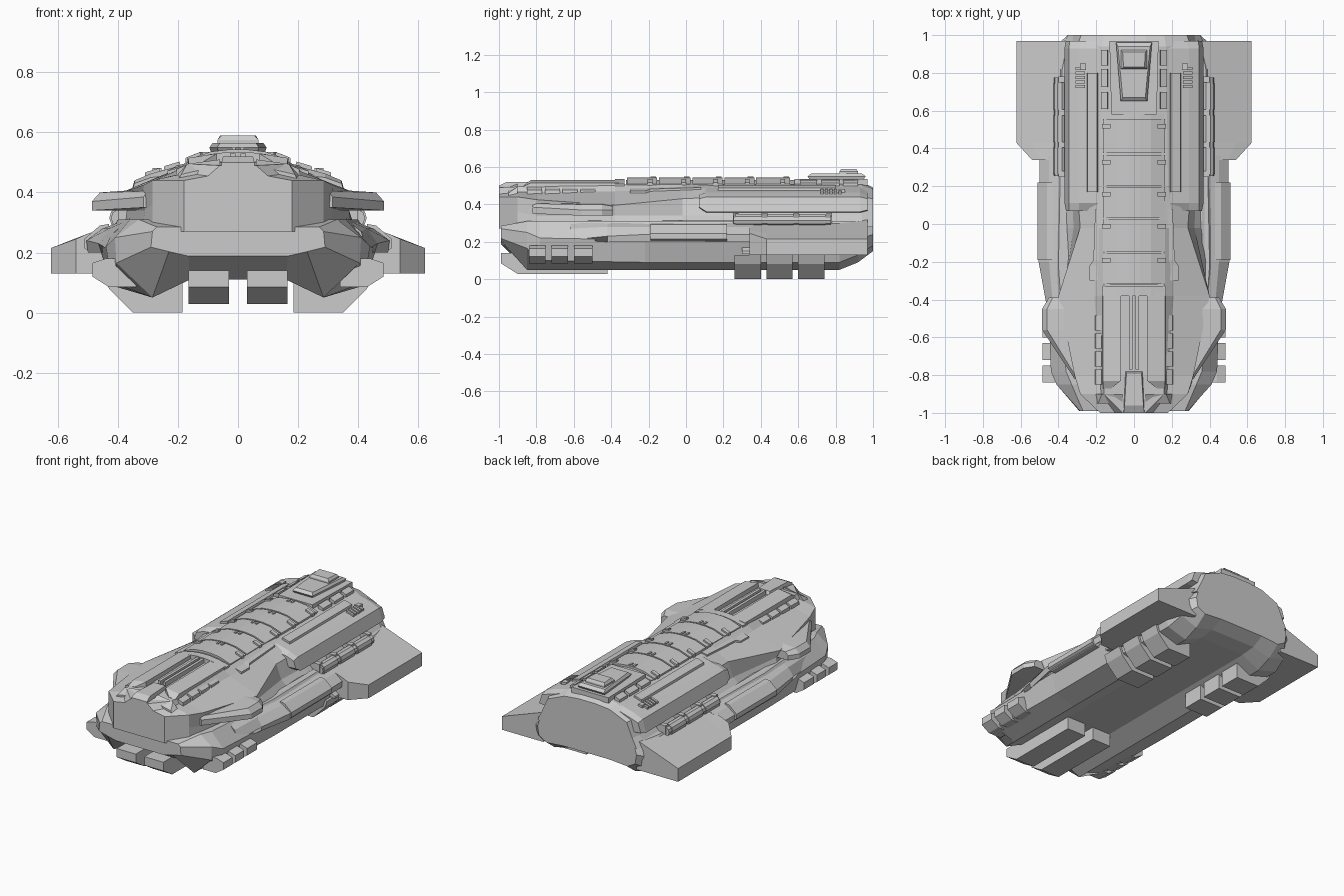
import bpy, bmesh, math

def mesh(name, solids):
    """Each solid is a list of rings of 3D points; rings are skinned and capped."""
    bm = bmesh.new()
    for rings in solids:
        vs = [[bm.verts.new(p) for p in r] for r in rings]
        n = len(vs[0])
        for a, b in zip(vs, vs[1:]):
            for i in range(n):
                j = (i + 1) % n
                bm.faces.new((a[i], a[j], b[j], b[i]))
        bm.faces.new(vs[0])
        bm.faces.new(vs[-1])
    bmesh.ops.recalc_face_normals(bm, faces=bm.faces)
    me = bpy.data.meshes.new(name)
    bm.to_mesh(me)
    bm.free()
    ob = bpy.data.objects.new(name, me)
    bpy.context.collection.objects.link(ob)
    return ob

def both(solids):
    return solids + [[[(-x, y, z) for x, y, z in r] for r in s] for s in solids]

def hull(name, secs):
    """Sections (y, half profile from top to bottom) mirrored across the centre."""
    rings = []
    for y, half in secs:
        ring = [(x, z) for x, z in half] + [(-x, z) for x, z in reversed(half)]
        rings.append([(x, y, z) for x, z in ring])
    return mesh(name, [rings])

def side(name, secs):
    """Sections (y, closed profile) on the right, copied to the left."""
    return mesh(name, both([[[(x, y, z) for x, z in p] for y, p in secs]]))

def bars(name, prof, spans):
    """The same closed profile extruded over several y spans, on both sides."""
    return mesh(name, both([[[(x, y, z) for x, z in prof] for y in s] for s in spans]))

def rect(x0, x1, z0, z1):
    return [(x0, z0), (x1, z0), (x1, z1), (x0, z1)]

def slab(name, layers):
    """Stacked layers (z, front y, back y, front half width, back half width)."""
    return mesh(name, [[[(-a, f, z), (a, f, z), (b, k, z), (-b, k, z)]
                        for z, f, k, a, b in layers]])

# lower hull with arched underside
low = [(.285, .05), (.16, .11)]
hull("lower_hull", [
    (-.99, [(.27, .285), (.285, .27), (.29, .218), (.23, .203), (.165, .188)]),
    (-.85, [(.33, .31), (.41, .25), (.405, .165)] + low),
    (-.78, [(.36, .31), (.44, .22), (.42, .10)] + low),
    (-.22, [(.40, .31), (.46, .21), (.42, .09)] + low),
    (.82, [(.38, .31), (.46, .21), (.42, .09)] + low),
    (.92, [(.36, .31), (.44, .21), (.40, .13), (.285, .09), (.16, .12)]),
    (1.0, [(.33, .31), (.35, .24), (.34, .18), (.285, .15), (.16, .16)])])

# upper hull with broad head and narrow waist
hull("upper_hull", [
    (-1.0, [(.06, .49), (.10, .455), (.18, .44), (.18, .36), (.18, .27)]),
    (-.90, [(.16, .495), (.175, .465), (.285, .44), (.285, .36), (.285, .27)]),
    (-.80, [(.16, .50), (.18, .465), (.315, .425), (.31, .34), (.32, .27)]),
    (-.38, [(.16, .505), (.21, .47), (.40, .395), (.37, .34), (.38, .27)]),
    (-.02, [(.16, .51), (.21, .475), (.285, .43), (.32, .34), (.39, .28)]),
    (.20, [(.06, .52), (.18, .495), (.30, .44), (.33, .34), (.38, .28)]),
    (.94, [(.06, .52), (.17, .50), (.30, .44), (.33, .34), (.38, .28)]),
    (1.0, [(.06, .49), (.16, .48), (.28, .43), (.32, .34), (.35, .28)])])

# rear wings
def wing(x1, x2, z1, z2):
    return [(.33, .32), (x1, z1), (x2, z2), (x2, .13), (.33, .13)]
side("rear_wing", [(.34, wing(.50, .54, .263, .245)), (.43, wing(.54, .623, .245, .215)),
                   (.97, wing(.54, .623, .245, .215))])

# side fairings and raised panels
side("side_fairing", [
    (-.62, [(.36, .31), (.41, .27), (.43, .21), (.36, .20)]),
    (-.42, [(.36, .315), (.43, .28), (.465, .23), (.455, .20)]),
    (-.20, [(.36, .315), (.45, .28), (.505, .24), (.50, .20)]),
    (.36, [(.36, .315), (.45, .28), (.50, .24), (.495, .20)])])
panel = [(.43, .295), (.46, .29), (.512, .245), (.512, .215), (.49, .20), (.43, .20)]
bars("side_panel", panel, [(-.19, .22)])
bars("hull_ledge", [(.35, .16), (.475, .135), (.475, .15), (.44, .175)], [(.30, .93)])

# overhanging cheek armour
side("cheek_armour", [
    (-.82, [(.27, .40), (.30, .405), (.315, .385), (.315, .35), (.27, .35)]),
    (-.56, [(.32, .41), (.46, .40), (.487, .37), (.487, .34), (.32, .34)]),
    (-.45, [(.32, .41), (.46, .40), (.487, .37), (.487, .34), (.32, .34)]),
    (-.39, [(.32, .40), (.43, .39), (.45, .37), (.45, .34), (.32, .34)])])

# front side ribs
bars("side_rib", [(.34, .085), (.43, .085), (.485, .12), (.485, .165), (.44, .18), (.34, .18)],
     [(-.84, -.75), (-.72, -.63), (-.60, -.50)])

# belly pods and keel rails
bars("belly_pod", [(.185, 0), (.35, 0), (.43, .08), (.45, .13), (.185, .13)],
     [(.26, .40), (.43, .57), (.60, .74)])
side("keel_rail", [(-.99, rect(.03, .165, .085, .14)), (-.90, rect(.03, .165, .028, .14)),
                   (-.42, rect(.03, .165, .028, .14))])

# upper nacelles
side("nacelle", [
    (.07, [(.20, .46), (.29, .45), (.345, .43), (.36, .385), (.26, .38)]),
    (.11, [(.19, .49), (.29, .463), (.345, .44), (.368, .36), (.26, .35)]),
    (.93, [(.18, .495), (.29, .463), (.345, .44), (.368, .36), (.26, .35)]),
    (.97, [(.18, .48), (.28, .45), (.34, .43), (.36, .37), (.26, .36)])])
bars("nacelle_plate", [(.19, .485), (.195, .503), (.245, .488), (.25, .465)], [(.17, .80)])
bars("nacelle_vent", [(.26, .455), (.26, .482), (.31, .467), (.31, .445)],
     [(.72 + .024 * i, .735 + .024 * i) for i in range(5)])
bars("vent_knob", rect(.255, .285, .45, .482), [(.815, .85)])

# side drums on a core tube, held by hangers
def ring(r):
    return [(.393 + r * math.cos(i * math.pi / 5), .315 + r * math.sin(i * math.pi / 5))
            for i in range(10)]
bars("side_tube", ring(.030), [(.255, .775)])
bars("tube_drum", ring(.036), [(.265, .405), (.435, .575), (.605, .745)])
bars("tube_hanger", rect(.32, .40, .30, .355), [(y, y + .03) for y in (.25, .405, .575, .75)])

# segmented spine armour
def arc(w, e, t):
    return [(.03, t), (.09, t - .007), (w, e), (w, .46)]
edges = [-.32, -.15, .03, .20, .37, .56]
for i, (a, b) in enumerate(zip(edges, edges[1:])):
    hull(f"spine_plate_{i}", [(a + .005, arc(.165, .51, .543)), (b - .005, arc(.165, .51, .543))])
    bars(f"spine_clamp_{i}", [(.125, .50), (.17, .49), (.17, .518), (.125, .535)],
         [(b - .055, b - .03)])
    bars(f"spine_stud_{i}", rect(.008, .02, .53, .549), [(b - .04, b - .01)])
hull("spine_bed", [(-.32, arc(.16, .505, .53)), (.58, arc(.16, .505, .53))])
hull("spine_collar", [(-.38, arc(.17, .51, .535)), (-.33, arc(.17, .51, .535))])
hull("waist_plate", [(-.30, arc(.235, .472, .52)), (-.22, arc(.235, .472, .52)),
                     (-.19, arc(.215, .482, .52)), (.08, arc(.205, .49, .52))])

# front deck rails and twin centre beams
side("deck_rail", [(-.87, [(.12, .48), (.165, .48), (.165, .495), (.12, .50)]),
                   (-.83, [(.07, .48), (.168, .48), (.165, .515), (.07, .53)]),
                   (-.36, [(.07, .48), (.168, .48), (.165, .515), (.07, .53)])])
bars("centre_beam", rect(.008, .026, .48, .53), [(-.77, -.34)])
slab("nose_block", [(.44, -1.0, -.78, .055, .045), (.50, -1.0, -.78, .055, .045),
                    (.52, -.96, -.79, .05, .04)])
side("nose_fin", [(-.95, [(.06, .45), (.20, .44), (.19, .46), (.06, .49)]),
                  (-.90, [(.06, .47), (.21, .45), (.17, .495), (.06, .51)])])

# small deck blocks
bars("front_deck_block", [(.165, .45), (.208, .45), (.204, .478), (.172, .492)],
     [(-.85 + .095 * i, -.77 + .095 * i) for i in range(4)])
bars("rear_deck_block", [(.135, .48), (.175, .48), (.175, .515), (.14, .53)],
     [(.61, .70), (.725, .82), (.84, .92)])

# command bridge on the rear deck
slab("bridge_base", [(.50, .58, .97, .12, .13), (.535, .58, .97, .12, .13)])
slab("bridge_deck", [(.535, .66, .95, .065, .09), (.55, .65, .96, .07, .095),
                     (.565, .67, .94, .06, .085)])
slab("bridge_tower", [(.56, .82, .92, .068, .068), (.575, .82, .92, .068, .068),
                      (.59, .83, .91, .055, .06)])
